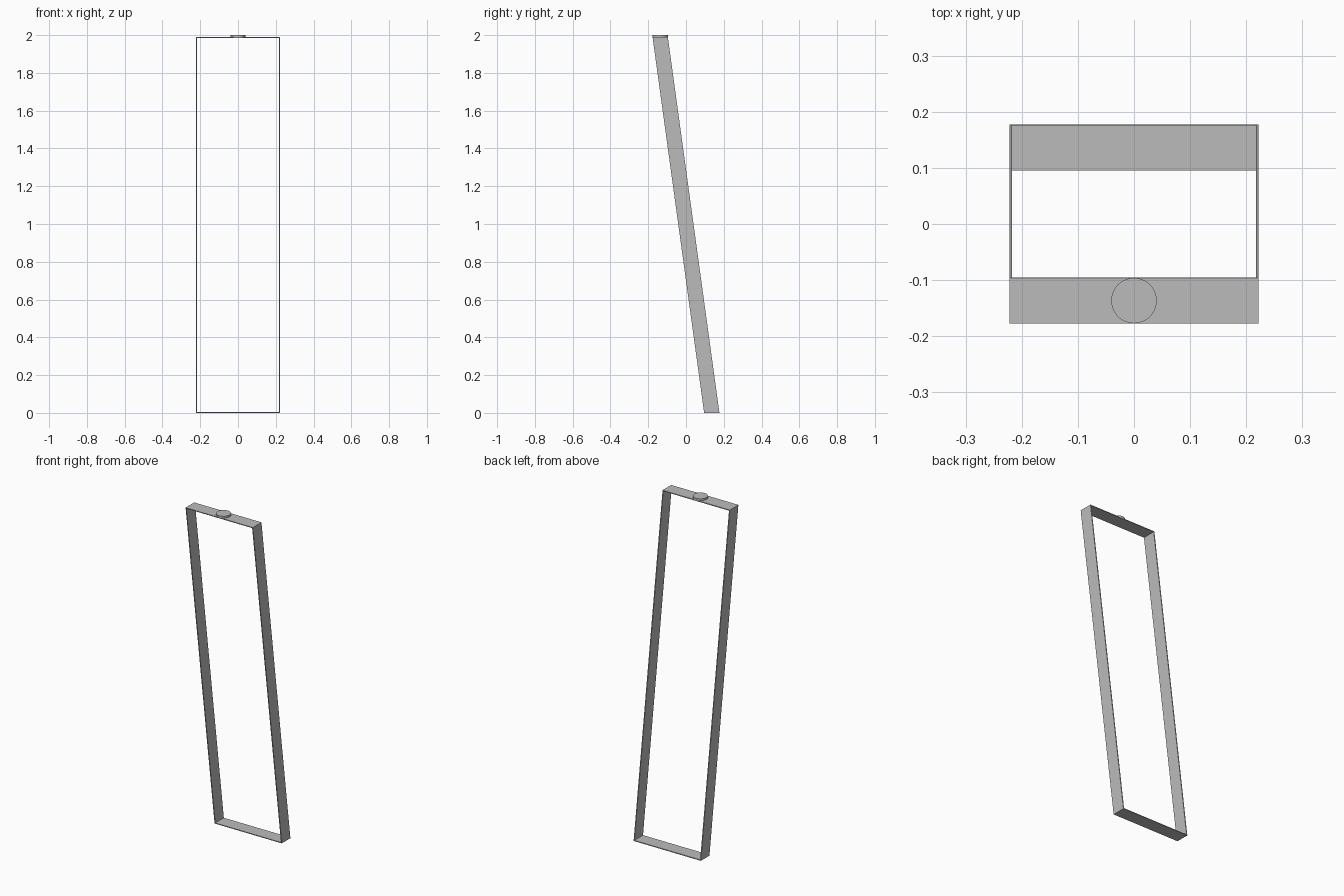
import bpy
import bmesh

cube = bpy.data.objects.get("Cube")
if cube:
    bpy.data.objects.remove(cube, do_unlink=True)

HALF_W = 0.222      # half width of the frame
DEPTH = 0.081       # depth of the flat strip
THICK = 0.005       # strip thickness
TOP = 1.989         # top of the frame
LEAN = 0.1365       # strip centre offset at floor and top

metal = bpy.data.materials.new("grey_metal")
metal.use_nodes = True
grey = (0.5, 0.5, 0.5, 1)
metal.diffuse_color = grey
metal.node_tree.nodes["Principled BSDF"].inputs["Base Color"].default_value = grey


def finish(name, bm):
    mesh = bpy.data.meshes.new(name)
    bm.to_mesh(mesh)
    bm.free()
    mesh.materials.append(metal)
    obj = bpy.data.objects.new(name, mesh)
    bpy.context.collection.objects.link(obj)
    return obj


def leaning_strip(name, x0, x1, z0, z1):
    """Box whose depth position follows the lean of the frame."""
    bm = bmesh.new()
    bmesh.ops.create_cube(bm, size=1)
    for v in bm.verts:
        v.co.x = x1 if v.co.x > 0 else x0
        v.co.z = z1 if v.co.z > 0 else z0
        v.co.y = v.co.y * DEPTH + LEAN * (1 - 2 * v.co.z / TOP)
    return finish(name, bm)


# Frame: two crossbars and two uprights
leaning_strip("bottom_bar", -HALF_W, HALF_W, 0, THICK)
leaning_strip("top_bar", -HALF_W, HALF_W, TOP - THICK, TOP)
leaning_strip("left_upright", HALF_W - THICK, HALF_W, THICK, TOP - THICK)
leaning_strip("right_upright", -HALF_W, THICK - HALF_W, THICK, TOP - THICK)

# Round mounting disc on the top bar
bm = bmesh.new()
bmesh.ops.create_cone(bm, cap_ends=True, segments=48, radius1=DEPTH / 2,
                      radius2=DEPTH / 2, depth=2 - TOP)
bmesh.ops.translate(bm, verts=bm.verts, vec=(0, -LEAN, (2 + TOP) / 2))
disc = finish("mounting_disc", bm)
bpy.context.view_layer.objects.active = disc
disc.select_set(True)
bpy.ops.object.shade_smooth_by_angle()
